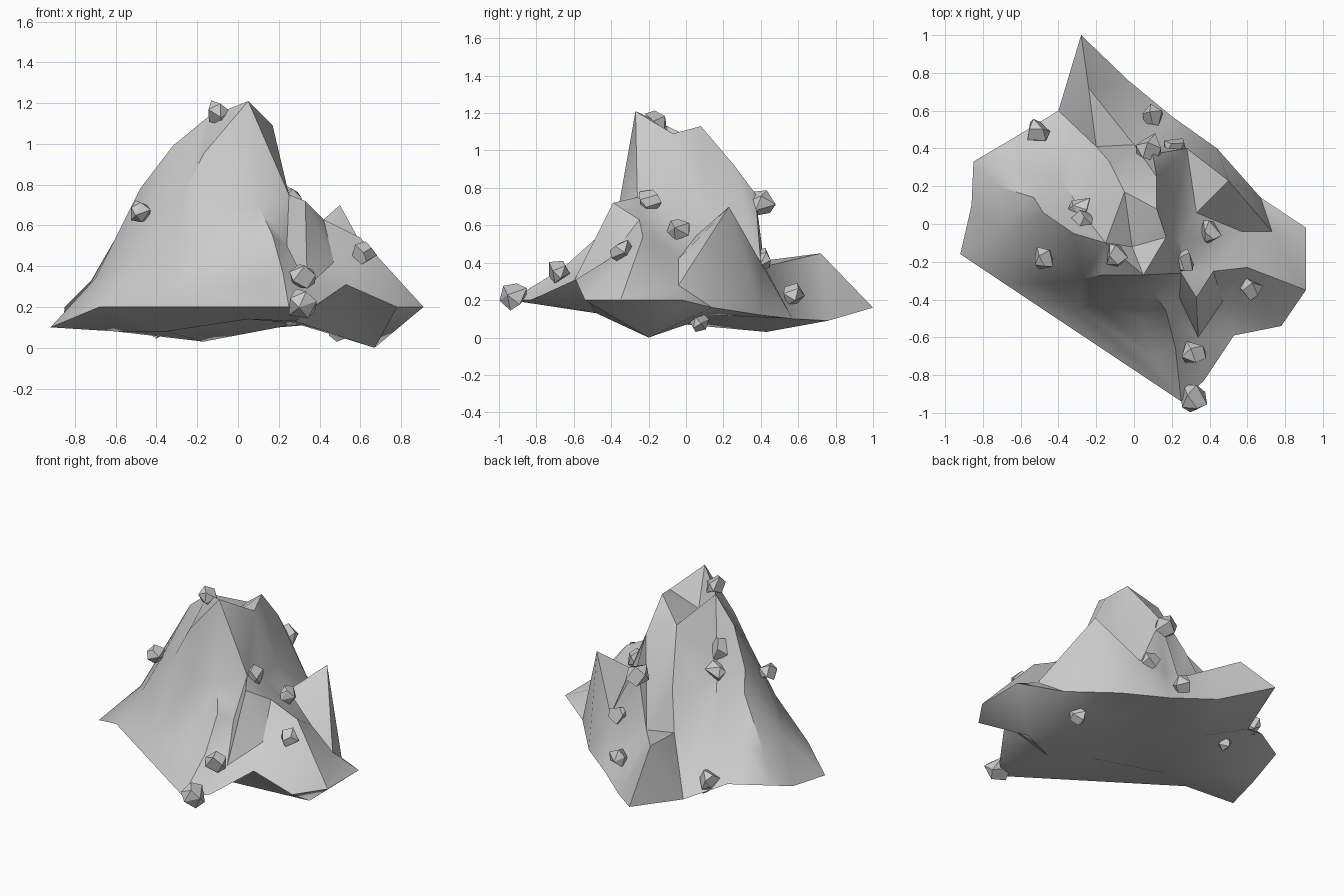
import bpy, bmesh, math, random
from mathutils import Vector, geometry

# Outer edge of the rock, counter-clockwise from the back tip
RIM = [(-.28, 1, .16), (-.4, .6, .09), (-.63, .46, .2), (-.85, .33, .2), (-.86, .1, .11),
       (-.92, -.16, .1), (-.68, -.32, .2), (.25, -.94, .2), (.37, -.83, .2), (.53, -.59, .31),
       (.78, -.54, .2), (.91, -.35, .2), (.91, -.02, .2), (.67, .14, .16), (.44, .4, .12),
       (.2, .57, .1), (-.03, .76, .09)]

# Ridges and creases: each polyline becomes a kept edge in the surface
CREST = [(-.53, .14, .66), (-.48, .06, .78), (-.32, -.05, .99), (-.15, -.1, 1.13),
         (-.05, .17, 1.0), (.12, .08, 1.13)]
HOLLOW = [(-.15, -.1, 1.13), (-.01, -.12, .99), (.17, -.07, 1.09)]
FRONT_EDGE = [(-.68, -.32, .2), (-.45, -.31, .45), (-.27, -.29, .75), (-.17, -.27, .95),
              (.05, -.27, 1.21), (.25, -.26, .75), (.42, -.25, .63), (.6, -.23, .54), (.91, -.35, .2)]
PEAK_LINK = [(-.15, -.1, 1.13), (.05, -.27, 1.21), (.17, -.07, 1.09), (.12, .08, 1.13),
             (.12, .25, .93), (.1, .37, .77), (.11, .42, .38)]
BACK_SPUR = [(-.05, .17, 1.0), (-.13, .33, .65), (-.2, .41, .41), (-.24, .72, .45), (-.28, 1, .16)]
SPUR_FOOT = [(-.4, .6, .09), (-.37, .4, .26), (-.2, .41, .41), (0, .42, .38), (-.03, .76, .09)]
SPUR_SIDE = [(-.4, .6, .09), (-.24, .72, .45), (0, .42, .38)]
FIN = [(.34, -.6, .3), (.17, -.46, .55), (.22, -.66, .37), (.25, -.94, .2)]
SHOULDER = [(.24, -.39, .5), (.33, -.39, .72), (.42, -.25, .63), (.47, -.41, .42), (.34, -.6, .3)]
SHOULDER_FRONT = [(.25, -.26, .75), (.33, -.39, .72), (.34, -.6, .3), (.53, -.59, .31)]
HORN = [(.73, -.04, .28), (.5, .23, .7), (.33, .06, .55), (.57, -.04, .42), (.73, -.04, .28),
        (.91, -.02, .2)]
HORN_BACK = [(.33, .06, .55), (.28, .4, .4), (.5, .23, .7), (.44, .4, .12)]
RIDGES = [CREST, HOLLOW, FRONT_EDGE, PEAK_LINK, BACK_SPUR, SPUR_FOOT, SPUR_SIDE, FIN,
          SHOULDER, SHOULDER_FRONT, HORN, HORN_BACK]

# Loose points that shape the flanks
FLANKS = [(-.72, .2, .33), (-.6, .28, .38), (-.4, .27, .46), (-.25, .22, .63), (-.3, .1, .68),
          (-.26, .04, .79), (-.7, -.03, .34), (-.6, -.16, .38), (-.46, -.18, .62),
          (-.2, -.42, .44), (.03, -.5, .42), (.1, -.36, .7), (-.08, -.36, .67), (.1, -.7, .29),
          (.25, -.1, .66), (.22, .1, .68), (-.3, -.45, .3), (.35, .4, .25)]
# Low points of the underside
BELLY = [(.67, -.2, .0), (-.17, .43, .03), (.05, -.35, .14), (.28, -.48, .13), (-.35, -.12, .08),
         (.28, .15, .12), (.05, .1, .14), (-.6, .1, .08)]


def sheet(bm, ridges, loose):
    """Triangulate rim, creases and loose points into one surface."""
    pts, edges = list(RIM), []

    def index(p):
        if p not in pts:
            pts.append(p)
        return pts.index(p)
    for line in ridges:
        ids = [index(p) for p in line]
        edges += list(zip(ids, ids[1:]))
    for p in loose:
        index(p)
    flat = [Vector(p[:2]) for p in pts]
    co, _, faces, orig, _, _ = geometry.delaunay_2d_cdt(
        flat, edges, [list(range(len(RIM)))], 1, 1e-5)
    verts = []
    for c, o in zip(co, orig):
        k = o[0] if o else min(range(len(flat)), key=lambda i: (flat[i] - c).length)
        verts.append(bm.verts.new((c.x, c.y, pts[k][2])))
    for f in faces:
        bm.faces.new([verts[i] for i in f])


def finish(bm, name, smooth=None):
    bmesh.ops.recalc_face_normals(bm, faces=bm.faces[:])
    me = bpy.data.meshes.new(name)
    bm.to_mesh(me)
    bm.free()
    ob = bpy.data.objects.new(name, me)
    bpy.context.collection.objects.link(ob)
    if smooth:
        bpy.ops.object.select_all(action='DESELECT')
        ob.select_set(True)
        bpy.context.view_layer.objects.active = ob
        bpy.ops.object.shade_smooth_by_angle(angle=math.radians(smooth))
    return ob


# Main crag with closed underside
bm = bmesh.new()
sheet(bm, RIDGES, FLANKS)
sheet(bm, [], BELLY)
bmesh.ops.remove_doubles(bm, verts=bm.verts[:], dist=1e-4)
finish(bm, "crag", 38)

# Loose stones: x, y, z, radius
STONES = [(-.51, .49, .21, .075), (.1, .57, .23, .068), (.08, .4, .72, .085), (.21, .4, .42, .075),
          (-.26, 0, .84, .09), (-.28, .08, .72, .075), (-.48, -.18, .67, .068),
          (-.1, -.17, 1.15, .07), (.4, -.04, .58, .068), (.62, -.34, .46, .07),
          (.32, -.68, .35, .075), (.31, -.925, .22, .088), (.26, -.2, .73, .075),
          (.5, .07, .08, .06), (-.4, .38, .09, .05)]
random.seed(4)
for n, (x, y, z, r) in enumerate(STONES):
    # Rough hull of scattered corners
    bm = bmesh.new()
    turn = random.uniform(0, math.pi)
    for i in range(10):
        t = 1 - 2 * (i + .5) / 10
        a = i * 2.4 + turn + random.uniform(-.4, .4)
        s = math.sqrt(1 - t * t)
        d = Vector((s * math.cos(a), s * math.sin(a), t)) * r * random.uniform(.85, 1.02)
        bm.verts.new(Vector((x, y, z)) + d)
    bmesh.ops.convex_hull(bm, input=bm.verts[:])
    bmesh.ops.dissolve_limit(bm, angle_limit=.45, verts=bm.verts[:], edges=bm.edges[:])
    finish(bm, f"stone_{n + 1:02d}")
